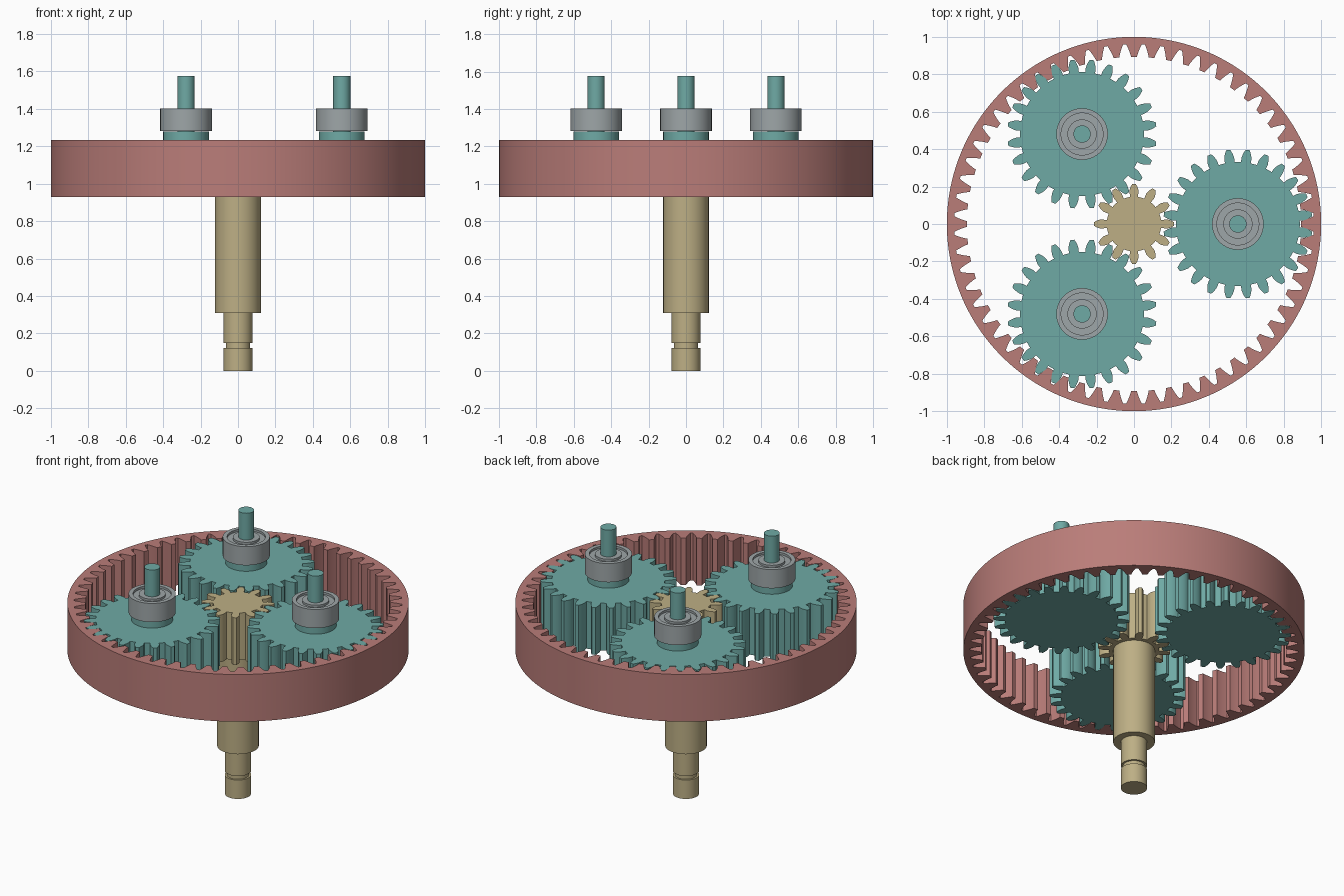
import bpy, bmesh, math

if "Cube" in bpy.data.objects:
    bpy.data.objects.remove(bpy.data.objects["Cube"])

Z0, Z1 = 0.93, 1.235          # bottom and top of all gears
MODULE = 0.0308               # tooth size
ORBIT = 0.555                 # planet distance from the axis


def material(name, rgb):
    m = bpy.data.materials.new(name)
    lin = [(c / 255 / 12.92 if c < 11 else ((c / 255 + 0.055) / 1.055) ** 2.4) for c in rgb]
    m.diffuse_color = (*lin, 1)
    m.use_nodes = True
    m.node_tree.nodes["Principled BSDF"].inputs["Base Color"].default_value = m.diffuse_color
    return m


ROSE = material("rose", (186, 125, 121))
TEAL = material("teal", (111, 170, 165))
TAN = material("tan", (189, 175, 133))
GREY = material("grey", (158, 166, 168))


def finish(name, bm, mat, loc=(0, 0), angle=28):
    bmesh.ops.recalc_face_normals(bm, faces=bm.faces)
    me = bpy.data.meshes.new(name)
    bm.to_mesh(me)
    bm.free()
    me.materials.append(mat)
    ob = bpy.data.objects.new(name, me)
    bpy.context.collection.objects.link(ob)
    ob.location = (*loc, 0)
    bpy.ops.object.select_all(action='DESELECT')
    bpy.context.view_layer.objects.active = ob
    ob.select_set(True)
    bpy.ops.object.shade_smooth_by_angle(angle=math.radians(angle))
    return ob


def tooth_outline(teeth, tip, root, phase=0.0, steps=6):
    """Involute gear outline as (radius, angle) pairs."""
    pitch = teeth * MODULE / 2
    base = pitch * math.cos(math.radians(20))

    def inv(r):
        a = math.acos(min(1, base / r))
        return math.tan(a) - a

    start = max(root, base)
    flank = [start + (tip - start) * i / steps for i in range(steps + 1)]
    half = [(r, math.pi / (2 * teeth) * 0.96 + inv(pitch) - inv(r)) for r in flank]
    if root < base:
        half.insert(0, (root, half[0][1]))
    pts = []
    for k in range(teeth):
        c = phase + 2 * math.pi * k / teeth
        pts += [(r, c - a) for r, a in half]
        pts += [(r, c + a) for r, a in reversed(half)]
        pts.append((root, c + math.pi / teeth))
    return pts


def polar(bm, r, a, z):
    return bm.verts.new((r * math.cos(a), r * math.sin(a), z))


def spur_gear(name, teeth, mat, loc=(0, 0), phase=0.0):
    p = teeth * MODULE / 2
    bm = bmesh.new()
    outline = tooth_outline(teeth, p + MODULE * 0.95, p - MODULE * 1.25, phase)
    cap = bm.faces.new([polar(bm, r, a, Z0) for r, a in outline])
    ext = bmesh.ops.extrude_face_region(bm, geom=[cap], use_keep_orig=True)
    up = [v for v in ext['geom'] if isinstance(v, bmesh.types.BMVert)]
    bmesh.ops.translate(bm, verts=up, vec=(0, 0, Z1 - Z0))
    return finish(name, bm, mat, loc)


def ring_gear(name, teeth, outer, mat):
    p = teeth * MODULE / 2
    bm = bmesh.new()
    outline = tooth_outline(teeth, p + MODULE * 1.2, p - MODULE, math.pi / teeth)
    loops = [[polar(bm, r, a, Z0) for r, a in outline],
             [polar(bm, r, a, Z1) for r, a in outline],
             [polar(bm, outer, a, Z1) for r, a in outline],
             [polar(bm, outer, a, Z0) for r, a in outline]]
    n = len(outline)
    for a, b in zip(loops, loops[1:] + loops[:1]):
        for i in range(n):
            j = (i + 1) % n
            bm.faces.new((a[i], a[j], b[j], b[i]))
    return finish(name, bm, mat)


def lathe(name, profile, mat, loc=(0, 0), closed=False, seg=64):
    """Turn (radius, z) points around the vertical axis."""
    bm = bmesh.new()
    rings = [[polar(bm, r, 2 * math.pi * i / seg, z) for i in range(seg)] for r, z in profile]
    for a, b in zip(rings, rings[1:] + (rings[:1] if closed else [])):
        for i in range(seg):
            j = (i + 1) % seg
            bm.faces.new((a[i], a[j], b[j], b[i]))
    if not closed:
        bm.faces.new(rings[0])
        bm.faces.new(rings[-1])
    return finish(name, bm, mat, loc)


# Outer ring with inward teeth
ring_gear("ring_gear", 60, 1.0, ROSE)

# Central gear and its stepped input shaft with a clip groove
spur_gear("sun_gear", 12, TAN)
lathe("input_shaft", [(0.077, 0), (0.077, 0.122), (0.065, 0.122), (0.065, 0.148),
                      (0.077, 0.148), (0.077, 0.31), (0.122, 0.31), (0.122, Z0 + 0.01)], TAN)

# Three planets, each with a collar, a pin and a bearing
for k in range(3):
    t = 2 * math.pi * k / 3
    loc = (ORBIT * math.cos(t), ORBIT * math.sin(t))
    spur_gear(f"planet_gear_{k + 1}", 24, TEAL, loc, math.pi / 24)
    lathe(f"planet_pin_{k + 1}", [(0.122, Z1 - 0.01), (0.122, 1.28), (0.046, 1.28),
                                  (0.046, 1.575)], TEAL, loc)
    lathe(f"bearing_{k + 1}", [(0.046, 1.281), (0.138, 1.281), (0.138, 1.402), (0.112, 1.402),
                               (0.112, 1.388), (0.078, 1.388), (0.078, 1.402),
                               (0.046, 1.402)], GREY, loc, closed=True)
